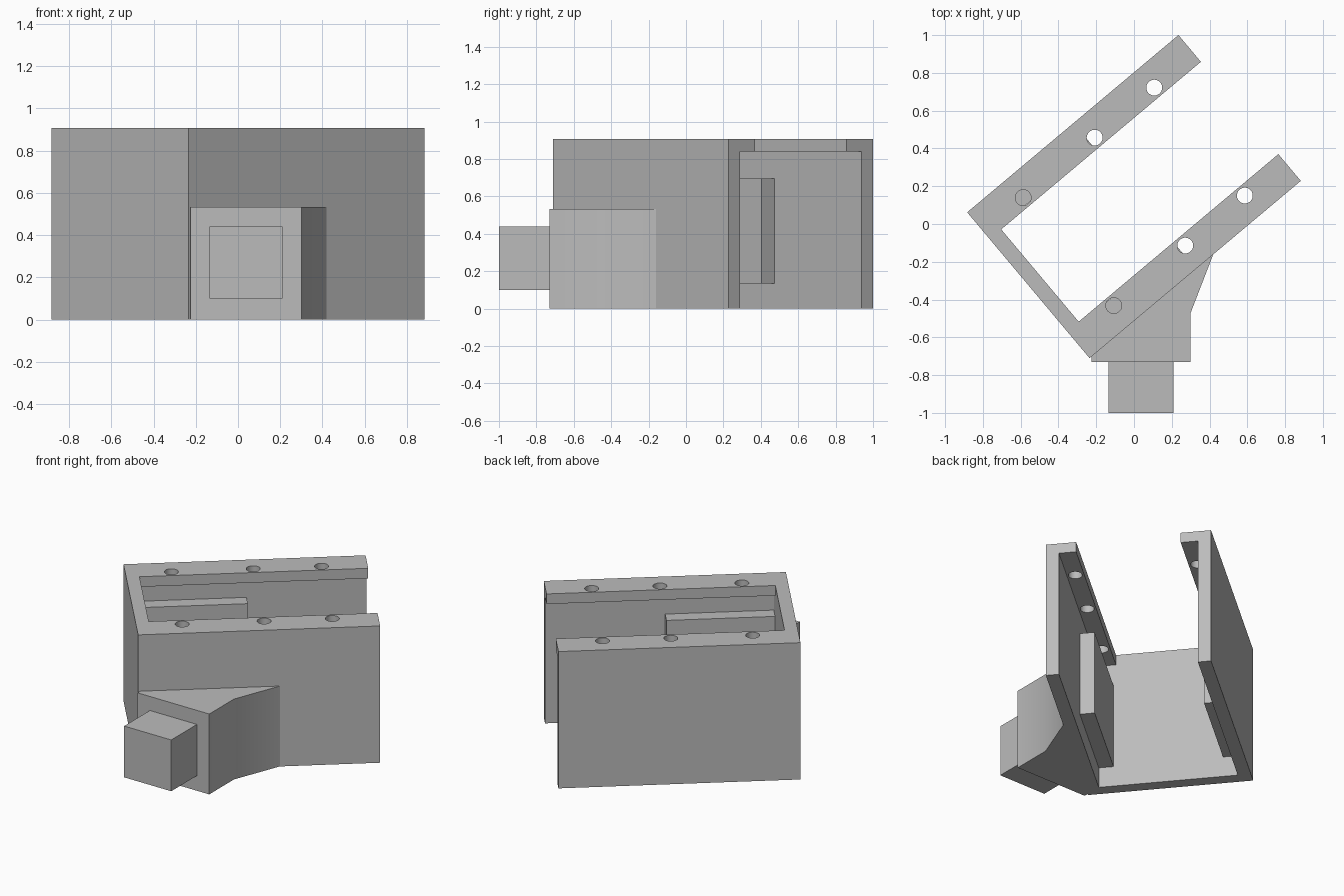
import bpy, bmesh, math
from mathutils import Matrix

if "Cube" in bpy.data.objects:
    bpy.data.objects.remove(bpy.data.objects["Cube"], do_unlink=True)

grey = bpy.data.materials.new("plain grey")
grey.use_nodes = True
colour = (0.5, 0.5, 0.5, 1)
grey.diffuse_color = colour
grey.node_tree.nodes["Principled BSDF"].inputs["Base Color"].default_value = colour

# The bracket frame is turned 40 degrees about z
TURNED = Matrix.Translation((0, 0.145, 0)) @ Matrix.Rotation(math.radians(40), 4, "Z")
LENGTH, HALF_W, HEIGHT = 0.73, 0.504, 0.907   # half length, half width, height
WALL, LIP, LIP_Z = 0.08, 0.185, 0.84


def prism(name, outline, z0, z1, matrix=Matrix()):
    """Extrude a flat outline from z0 to z1."""
    bm = bmesh.new()
    face = bm.faces.new([bm.verts.new((x, y, z0)) for x, y in outline])
    moved = bmesh.ops.extrude_face_region(bm, geom=[face])["geom"]
    verts = [g for g in moved if isinstance(g, bmesh.types.BMVert)]
    bmesh.ops.translate(bm, vec=(0, 0, z1 - z0), verts=verts)
    bmesh.ops.recalc_face_normals(bm, faces=bm.faces)
    mesh = bpy.data.meshes.new(name)
    bm.to_mesh(mesh)
    bm.free()
    obj = bpy.data.objects.new(name, mesh)
    bpy.context.collection.objects.link(obj)
    obj.matrix_world = matrix
    mesh.materials.append(grey)
    return obj


def box(name, x0, x1, y0, y1, z0, z1, matrix=Matrix()):
    return prism(name, [(x0, y0), (x1, y0), (x1, y1), (x0, y1)], z0, z1, matrix)


def smooth(obj, degrees):
    bpy.ops.object.select_all(action="DESELECT")
    obj.select_set(True)
    bpy.context.view_layer.objects.active = obj
    bpy.ops.object.shade_smooth_by_angle(angle=math.radians(degrees))


def cut(target, cutter):
    cutter.hide_render = True
    mod = target.modifiers.new("cut", "BOOLEAN")
    mod.operation, mod.solver, mod.object = "DIFFERENCE", "EXACT", cutter
    bpy.ops.object.select_all(action="DESELECT")
    bpy.context.view_layer.objects.active = target
    target.select_set(True)
    bpy.ops.object.modifier_apply(modifier=mod.name)
    bpy.data.objects.remove(cutter, do_unlink=True)


# Open U-shaped frame: thin walls below, a wider lip along the top of both arms
frame = box("u_frame", -LENGTH, LENGTH, -HALF_W, HALF_W, 0, HEIGHT, TURNED)
inner = HALF_W - WALL
cut(frame, box("cavity_cutter", WALL - LENGTH, 1, -inner, inner, -0.2, LIP_Z, TURNED))
inner = HALF_W - LIP
cut(frame, box("opening_cutter", WALL - LENGTH, 1, -inner, inner, 0.6, 1.2, TURNED))

# Screw holes through the lips
for side in (-1, 1):
    for x in (-0.453, 0.041, 0.453):
        ring = [(x + 0.042 * math.cos(a), side * 0.373 + 0.042 * math.sin(a))
                for a in (math.tau * i / 32 for i in range(32))]
        cut(frame, prism("hole_cutter", ring, LIP_Z - 0.05, HEIGHT + 0.1, TURNED))
smooth(frame, 30)

# Ribs along the inside of both arms, from the end wall to mid length
for side, name in ((-1, "front_rib"), (1, "back_rib")):
    ys = sorted((side * (HALF_W - WALL + 0.01), side * (HALF_W - 0.17)))
    box(name, WALL - LENGTH - 0.01, 0.005, *ys, 0.135, 0.695, TURNED)

# Wedge that squares the turned frame up to the mounting peg
wedge = prism("mount_wedge", [(-0.225, -0.73), (0.30, -0.73), (0.30, -0.47),
                              (0.42, -0.16), (0.40, -0.14), (-0.225, -0.69)], 0, 0.533)
smooth(wedge, 30)

# Square mounting peg
box("mount_peg", -0.135, 0.21, -1, -0.72, 0.10, 0.44)
